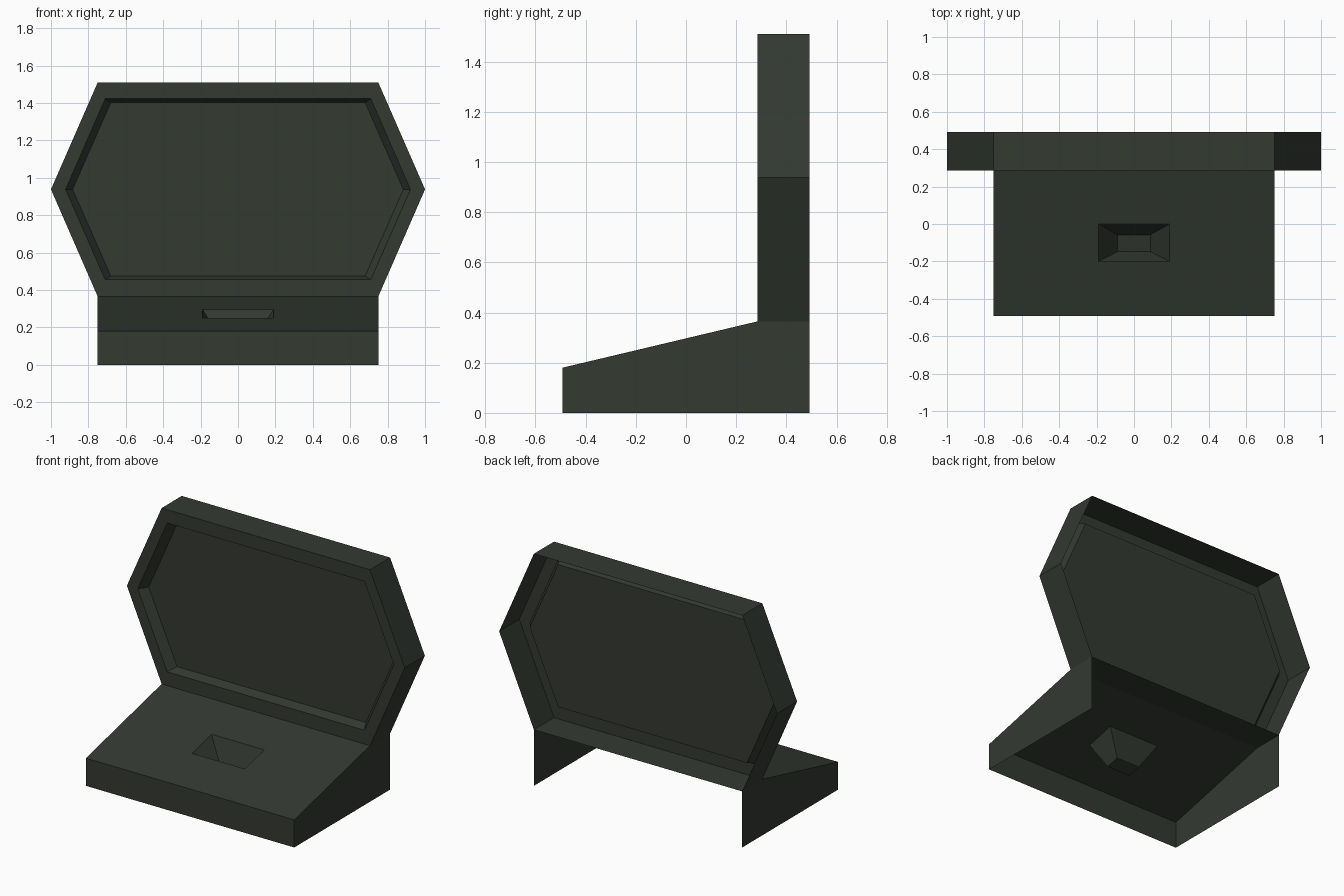
import bpy
import bmesh

if "Cube" in bpy.data.objects:
    bpy.data.objects.remove(bpy.data.objects["Cube"])

W, Y, HINGE = 0.75, 0.493, 0.286      # half width, half depth, front of screen
Z_FRONT, Z_HINGE = 0.18, 0.365        # height of the sloping top

paint = bpy.data.materials.new("dark green grey")
paint.diffuse_color = (0.033, 0.041, 0.031, 1)
paint.use_nodes = True
paint.node_tree.nodes["Principled BSDF"].inputs["Base Color"].default_value = paint.diffuse_color


def loft(name, rings, closed=True, cap=False):
    """Skin a series of rings, anticlockwise as seen from outside, outer to inner."""
    bm = bmesh.new()
    rows = [[bm.verts.new(p) for p in ring] for ring in rings]
    n = len(rows[0])
    for a, b in zip(rows, rows[1:]):
        for i in range(n if closed else n - 1):
            j = (i + 1) % n
            bm.faces.new((a[i], a[j], b[j], b[i]))
    if cap:
        bm.faces.new(rows[-1])
    mesh = bpy.data.meshes.new(name)
    bm.to_mesh(mesh)
    bm.free()
    mesh.materials.append(paint)
    obj = bpy.data.objects.new(name, mesh)
    bpy.context.collection.objects.link(obj)
    return obj


def hexagon(tip, flat, low, high, y):
    mid = 0.938
    return [(-flat, y, low), (flat, y, low), (tip, y, mid),
            (flat, y, high), (-flat, y, high), (-tip, y, mid)]


def slope(y):
    return Z_FRONT + (y + Y) / (HINGE + Y) * (Z_HINGE - Z_FRONT)


def sloped_rect(hx, y0, y1, drop=0.0):
    return [(x, y, slope(y) - drop)
            for x, y in ((-hx, y0), (hx, y0), (hx, y1), (-hx, y1))]


# Screen housing: open-backed hexagonal shell with a front rim
rim = hexagon(0.922, 0.71, 0.455, 1.423, HINGE)
loft("screen_housing", [hexagon(1, W, Z_HINGE, 1.51, Y),
                        hexagon(1, W, Z_HINGE, 1.51, HINGE), rim])

# Recessed screen panel with bevelled border
loft("screen_panel", [rim, hexagon(0.884, 0.68, 0.475, 1.402, HINGE + 0.058)], cap=True)

# Base walls: front and sides only, open at the back and underneath
plan = [(-W, Y), (-W, HINGE), (-W, -Y), (W, -Y), (W, HINGE), (W, Y)]
loft("base_walls", [[(x, y, 0) for x, y in plan],
                    [(x, y, min(slope(y), Z_HINGE)) for x, y in plan]], closed=False)

# Sloping top with an opening for the tapered well
opening = sloped_rect(0.19, -0.2, 0)
loft("base_top", [sloped_rect(W, -Y, HINGE), opening])
loft("base_well", [opening, sloped_rect(0.087, -0.148, -0.058, 0.148)], cap=True)
